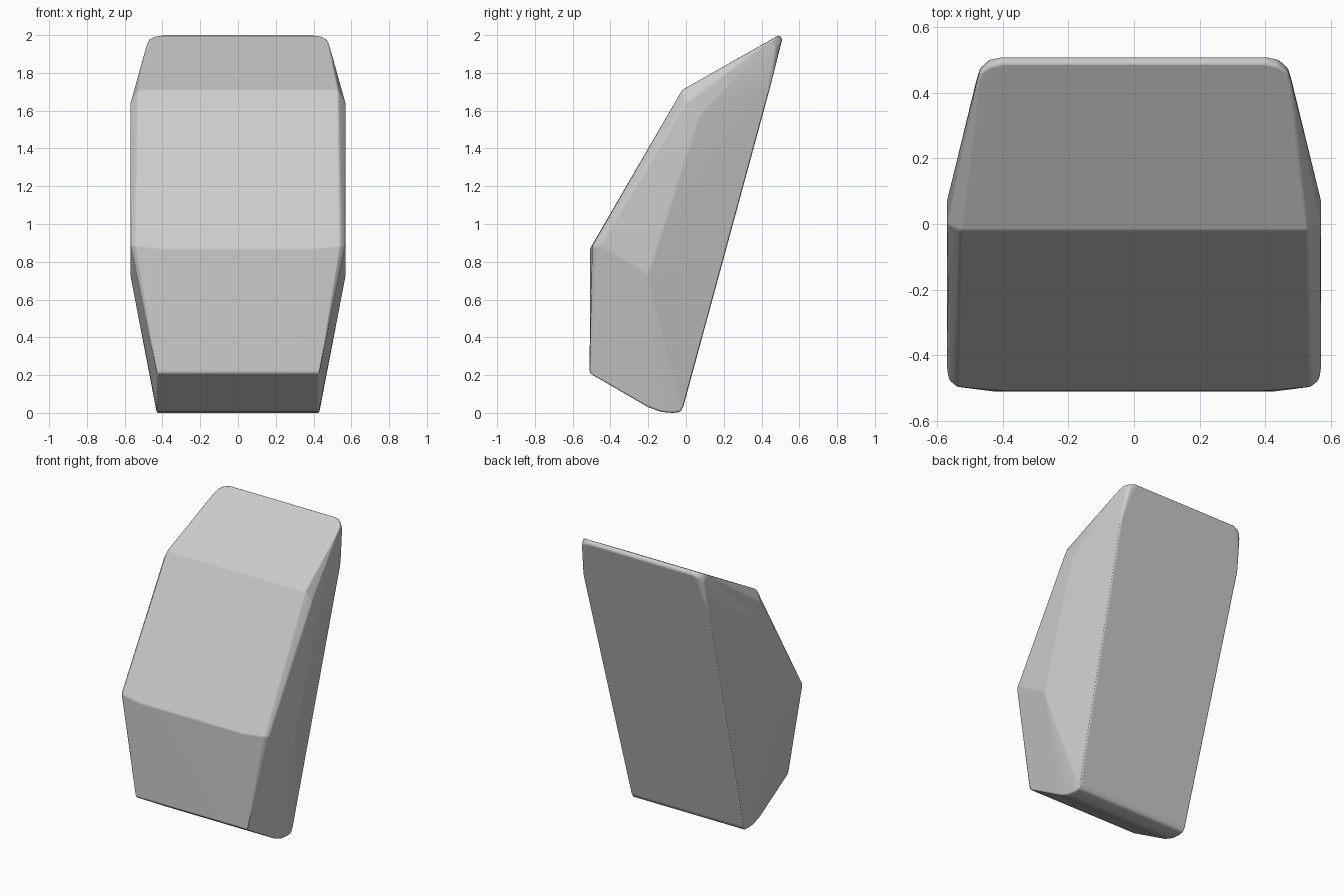
import bpy
import bmesh

cube = bpy.data.objects.get("Cube")
if cube:
    bpy.data.objects.remove(cube, do_unlink=True)

# Plain grey stone
grey = bpy.data.materials.new("stone_grey")
grey.use_nodes = True
color = (0.6, 0.6, 0.6, 1)
grey.diffuse_color = color
grey.node_tree.nodes["Principled BSDF"].inputs["Base Color"].default_value = color

# Corner points of the left half, mirrored below
base = [(0.43, -0.51, 0.21), (0.43, -0.2, 0.03), (0.43, -0.13, 0.005),
        (0.43, -0.07, 0), (0.43, -0.03, 0.005), (0.43, -0.015, 0.03)]
brow = [(0.4, -0.508, 0.87), (0.54, -0.496, 0.885), (0.565, -0.475, 0.88)]
flank = [(0.57, -0.44, 0.89), (0.57, -0.2, 0.73), (0.57, 0.07, 1.57),
         (0.57, 0.0, 1.64)]
shoulder = [(0.53, -0.02, 1.71)]
tip = [(0.4, 0.492, 2.0), (0.44, 0.482, 1.994), (0.47, 0.46, 1.98),
       (0.48, 0.43, 1.963), (0.4, 0.51, 1.98), (0.44, 0.502, 1.965),
       (0.47, 0.475, 1.93), (0.48, 0.445, 1.72)]

# Faceted body wrapped around the corners
bm = bmesh.new()
for x, y, z in base + brow + flank + shoulder + tip:
    for side in (-1, 1):
        bm.verts.new((side * x, y, z))
hull = bmesh.ops.convex_hull(bm, input=bm.verts)
loose = [v for v in bm.verts if not v.link_faces]
bmesh.ops.delete(bm, geom=loose, context="VERTS")
bmesh.ops.dissolve_limit(bm, angle_limit=0.03, verts=bm.verts, edges=bm.edges)
bmesh.ops.recalc_face_normals(bm, faces=bm.faces)
mesh = bpy.data.meshes.new("stone_block")
bm.to_mesh(mesh)
bm.free()
mesh.materials.append(grey)
block = bpy.data.objects.new("stone_block", mesh)
bpy.context.collection.objects.link(block)

# Slightly softened edges
bevel = block.modifiers.new("soft_edges", "BEVEL")
bevel.width = 0.008
bevel.segments = 2
bevel.limit_method = "ANGLE"
bevel.angle_limit = 0.25
bpy.context.view_layer.objects.active = block
block.select_set(True)
bpy.ops.object.shade_smooth_by_angle(angle=0.6)
weighted = block.modifiers.new("flat_shading", "WEIGHTED_NORMAL")
weighted.keep_sharp = True
